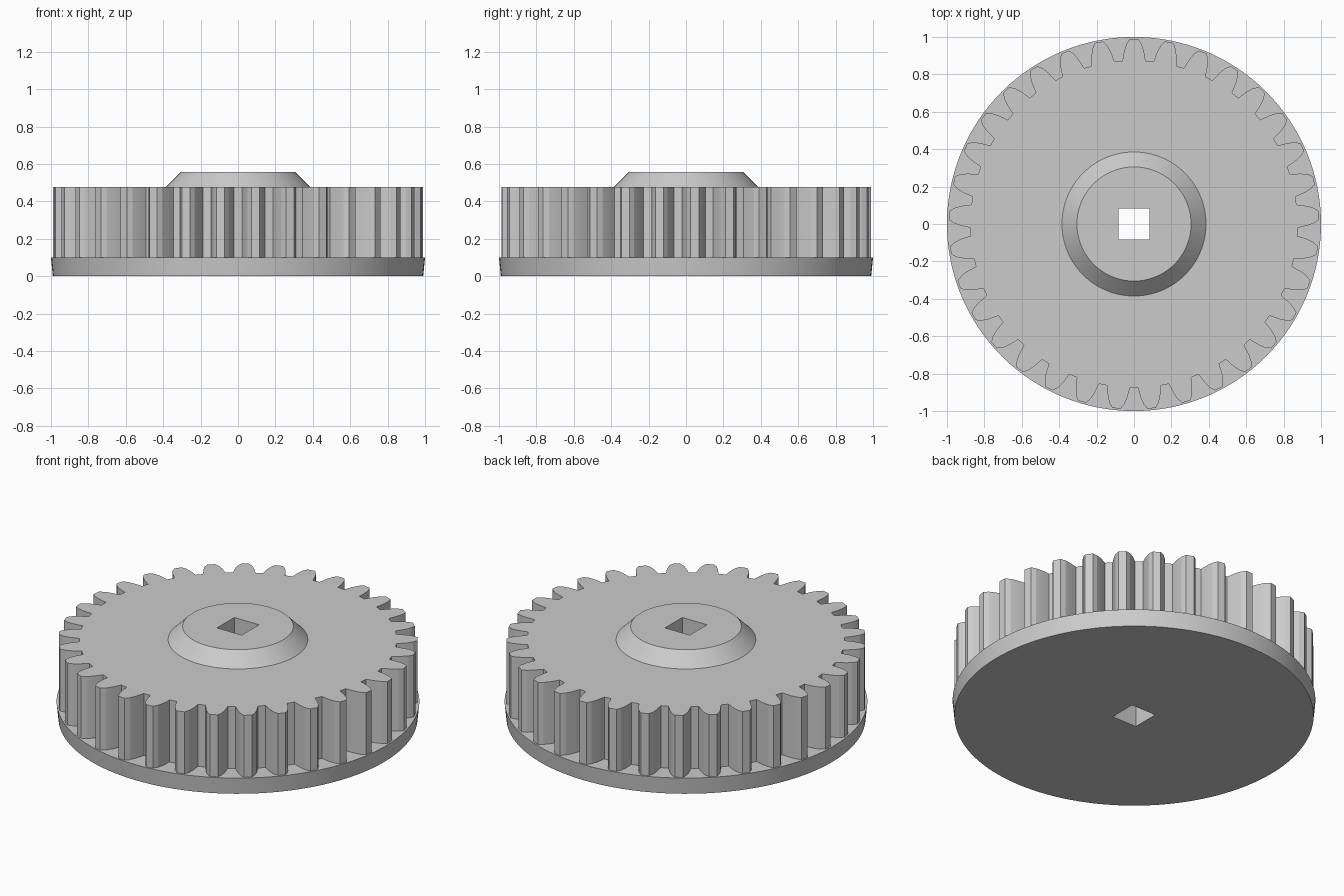
import bpy
import bmesh
from math import sin, cos, pi, radians, asin

if "Cube" in bpy.data.objects:
    bpy.data.objects.remove(bpy.data.objects["Cube"])

TEETH = 33
BASE_TOP, GEAR_TOP, HUB_TOP = 0.1, 0.477, 0.557
BORE = 0.166

grey = bpy.data.materials.new("plain_grey")
grey.use_nodes = True
grey.diffuse_color = (0.6, 0.6, 0.6, 1)
grey.node_tree.nodes["Principled BSDF"].inputs["Base Color"].default_value = (0.6, 0.6, 0.6, 1)


def circle(radius, count=128):
    return [(radius * cos(2 * pi * i / count), radius * sin(2 * pi * i / count))
            for i in range(count)]


def gear_outline():
    # half of one tooth as (radius, half width), root to tip
    flank = [(0.875, 0.062), (0.93, 0.052), (0.965, 0.040), (0.99, 0.022)]
    points = []
    for t in range(TEETH):
        centre = pi / 2 + 2 * pi * t / TEETH
        for side, half in ((-1, flank), (1, flank[::-1])):
            for r, w in half:
                a = centre + side * asin(w / r)
                points.append((r * cos(a), r * sin(a)))
    return points


def loft(name, lower, upper, z0, z1):
    """Closed solid between two matching outlines."""
    bm = bmesh.new()
    low = [bm.verts.new((x, y, z0)) for x, y in lower]
    high = [bm.verts.new((x, y, z1)) for x, y in upper]
    n = len(low)
    for i in range(n):
        j = (i + 1) % n
        bm.faces.new((low[i], low[j], high[j], high[i]))
    bm.faces.new(low[::-1])
    bm.faces.new(high)
    mesh = bpy.data.meshes.new(name)
    bm.to_mesh(mesh)
    bm.free()
    mesh.materials.append(grey)
    obj = bpy.data.objects.new(name, mesh)
    bpy.context.collection.objects.link(obj)
    return obj


# Square shaft hole cutter
h = BORE / 2
square = [(-h, -h), (h, -h), (h, h), (-h, h)]
cutter = loft("bore_cutter", square, square, -0.2, 0.8)
cutter.hide_render = True
cutter.hide_set(True)
cutter.display_type = 'WIRE'

# Flange, toothed wheel and tapered hub
outline = gear_outline()
parts = [
    loft("base_flange", circle(0.99), circle(1.0), 0, BASE_TOP),
    loft("toothed_wheel", outline, outline, BASE_TOP, GEAR_TOP),
    loft("tapered_hub", circle(0.385), circle(0.305), GEAR_TOP, HUB_TOP),
]

# Cut the shaft hole and shade each part
for part in parts:
    bpy.ops.object.select_all(action='DESELECT')
    part.select_set(True)
    bpy.context.view_layer.objects.active = part
    cut = part.modifiers.new("shaft_hole", 'BOOLEAN')
    cut.operation = 'DIFFERENCE'
    cut.solver = 'EXACT'
    cut.object = cutter
    bpy.ops.object.modifier_apply(modifier=cut.name)
    angle = 10 if part.name == "toothed_wheel" else 25
    bpy.ops.object.shade_smooth_by_angle(angle=radians(angle))
bpy.data.objects.remove(cutter)
